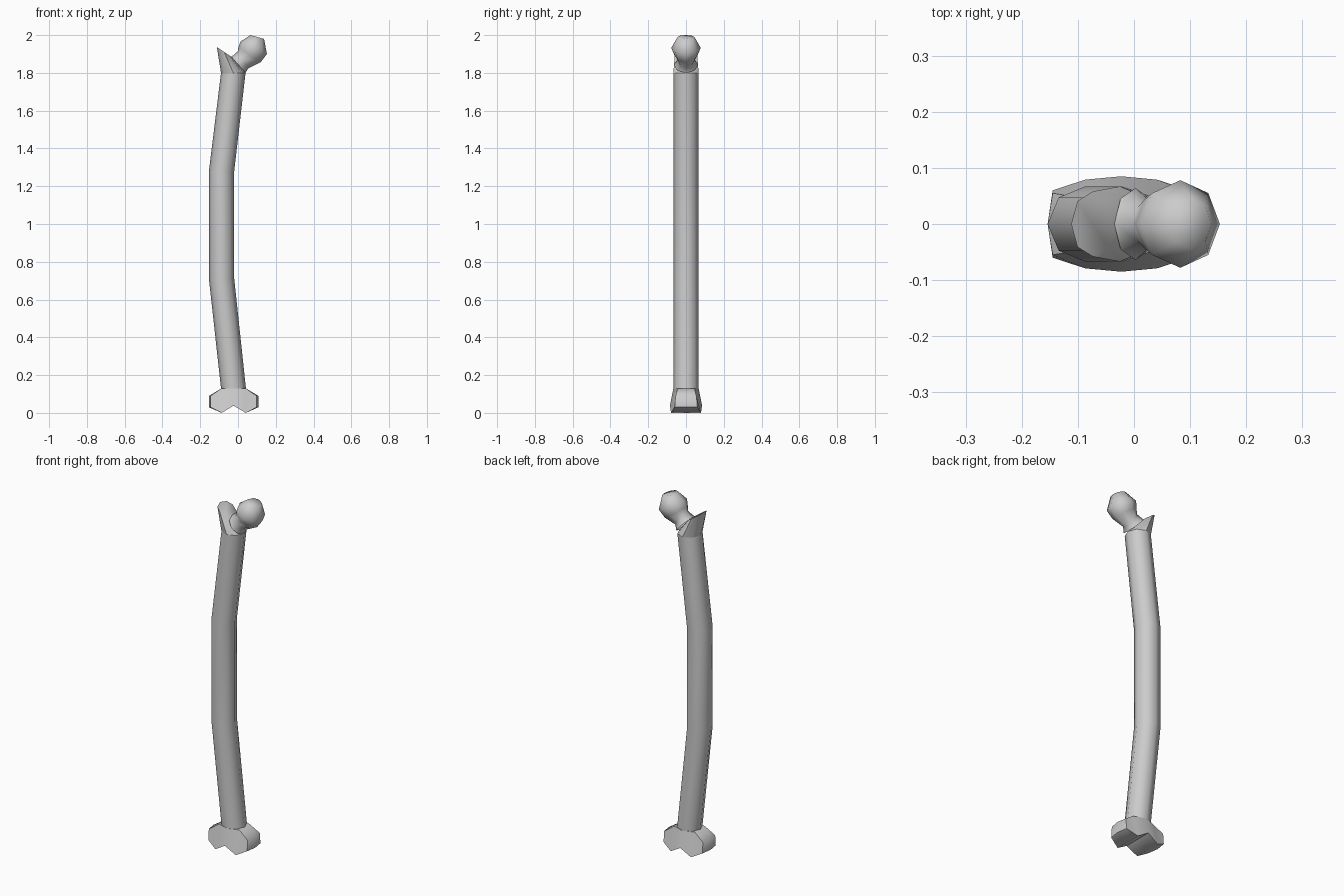
import bpy, bmesh
from math import cos, sin, pi

if "Cube" in bpy.data.objects:
    bpy.data.objects.remove(bpy.data.objects["Cube"])


def ring(x1, z1, x2, z2, h):
    """Octagon spanning two points of the front outline, with half depth h in y."""
    pts = []
    for k in range(8):
        c, s = cos(k * pi / 4), sin(k * pi / 4)
        pts.append(((x1 + x2) / 2 + c * (x2 - x1) / 2, h * s,
                    (z1 + z2) / 2 + c * (z2 - z1) / 2))
    return pts


def loft(name, rings, caps_start=(), caps_end=(), angle=50):
    bm = bmesh.new()
    loops = [[bm.verts.new(p) for p in r] for r in rings]
    n = len(loops[0])
    for a, b in zip(loops, loops[1:]):
        for i in range(n):
            j = (i + 1) % n
            bm.faces.new((a[i], a[j], b[j], b[i]))
    for f in caps_start:
        bm.faces.new([loops[0][i] for i in f])
    for f in caps_end:
        bm.faces.new([loops[-1][i] for i in f])
    bmesh.ops.recalc_face_normals(bm, faces=bm.faces)
    # open tubes: make sure normals face outwards
    if bm.calc_volume(signed=True) < 0:
        bmesh.ops.reverse_faces(bm, faces=bm.faces)
    me = bpy.data.meshes.new(name)
    bm.to_mesh(me)
    bm.free()
    ob = bpy.data.objects.new(name, me)
    bpy.context.collection.objects.link(ob)
    bpy.ops.object.select_all(action='DESELECT')
    ob.select_set(True)
    bpy.context.view_layer.objects.active = ob
    bpy.ops.object.shade_smooth_by_angle(angle=angle * pi / 180)
    return ob


# bowed shaft
top = ring(-0.09, 1.80, 0.04, 1.80, 0.067)
loft("shaft", [ring(-0.09, 0.13, 0.042, 0.13, 0.067),
               ring(-0.154, 0.71, -0.02, 0.71, 0.067),
               ring(-0.154, 1.28, -0.02, 1.28, 0.067),
               top])

# outer bony spur with slanted top
loft("upper_spur", [top, ring(-0.112, 1.937, -0.035, 1.885, 0.058)],
     caps_end=[range(8)], angle=60)

# neck and ball head
loft("neck_and_head", [ring(-0.035, 1.885, 0.04, 1.80, 0.064),
                       ring(-0.002, 1.913, 0.055, 1.825, 0.042),
                       ring(0.002, 1.935, 0.12, 1.856, 0.062),
                       ring(0.012, 1.965, 0.153, 1.90, 0.078),
                       ring(0.065, 2.0, 0.138, 1.98, 0.045)],
     caps_end=[range(8)], angle=75)

# two-lobed lower end, mirrored about the shaft centre
MID = -0.023


def lobe(off, bulge, wl, zl, wt, zt):
    x, xc = MID + off, MID + off + bulge
    return [(x, -wl, zl), (xc, 0, zl), (x, wl, zl),
            (x, wt, zt), (xc, 0, zt), (x, -wt, zt)]


half = [(0.122, 0.009, 0.06, 0.03, 0.055, 0.09),
        (0.064, 0.0, 0.079, 0.0, 0.045, 0.13)]
rings = [lobe(-o, -b, *r) for o, b, *r in half]
rings.append(lobe(0, 0, 0.085, 0.038, 0.067, 0.13))
rings += [lobe(o, b, *r) for o, b, *r in reversed(half)]
ends = [(0, 1, 4, 5), (1, 2, 3, 4)]
loft("lower_lobes", rings, ends, ends, angle=60)
